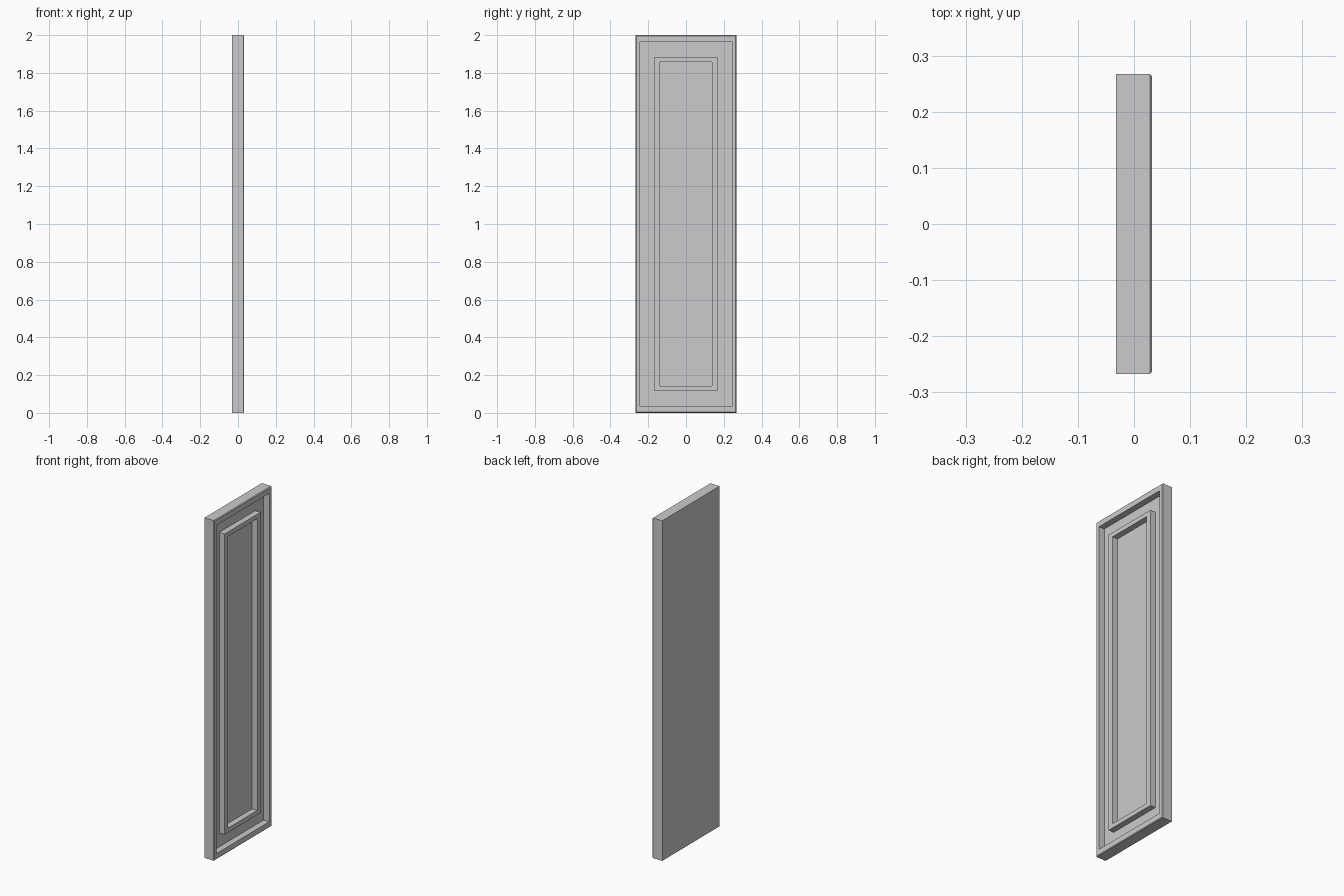
import bpy, bmesh

if "Cube" in bpy.data.objects:
    bpy.data.objects.remove(bpy.data.objects["Cube"])

HY, HZ = 0.267, 1.0      # half width and half height of the panel
FRONT, BACK, FLOOR = 0.0325, -0.0325, -0.004


def nested_rings(name, rings, capped):
    """Bridge rectangles (half_y, half_z, x) in order; cap both ends or close the loop."""
    bm = bmesh.new()
    loops = [[bm.verts.new((x, sy * hy, HZ + sz * hz))
              for sy, sz in ((-1, -1), (1, -1), (1, 1), (-1, 1))]
             for hy, hz, x in rings]
    pairs = list(zip(loops, loops[1:]))
    if capped:
        bm.faces.new(loops[0])
        bm.faces.new(loops[-1])
    else:
        pairs.append((loops[-1], loops[0]))
    for a, b in pairs:
        for i in range(4):
            j = (i + 1) % 4
            bm.faces.new((a[i], a[j], b[j], b[i]))
    bmesh.ops.recalc_face_normals(bm, faces=bm.faces)
    mesh = bpy.data.meshes.new(name)
    bm.to_mesh(mesh)
    bm.free()
    obj = bpy.data.objects.new(name, mesh)
    bpy.context.collection.objects.link(obj)
    return obj


# Flat-backed panel with a chamfered rim around a recessed field
c = 0.004
nested_rings("door_panel", [
    (HY, HZ, BACK),
    (HY, HZ, FRONT - c),
    (HY - c, HZ - c, FRONT),
    (0.244, 0.965, FRONT),
    (0.244, 0.965, FLOOR),
], capped=True)

# Raised rectangular moulding standing on the recessed field
nested_rings("inner_moulding", [
    (0.168, 0.884, FLOOR - 0.002),
    (0.168, 0.884, FRONT - 0.002),
    (0.1375, 0.858, FRONT - 0.002),
    (0.1375, 0.858, FLOOR - 0.002),
], capped=False)
